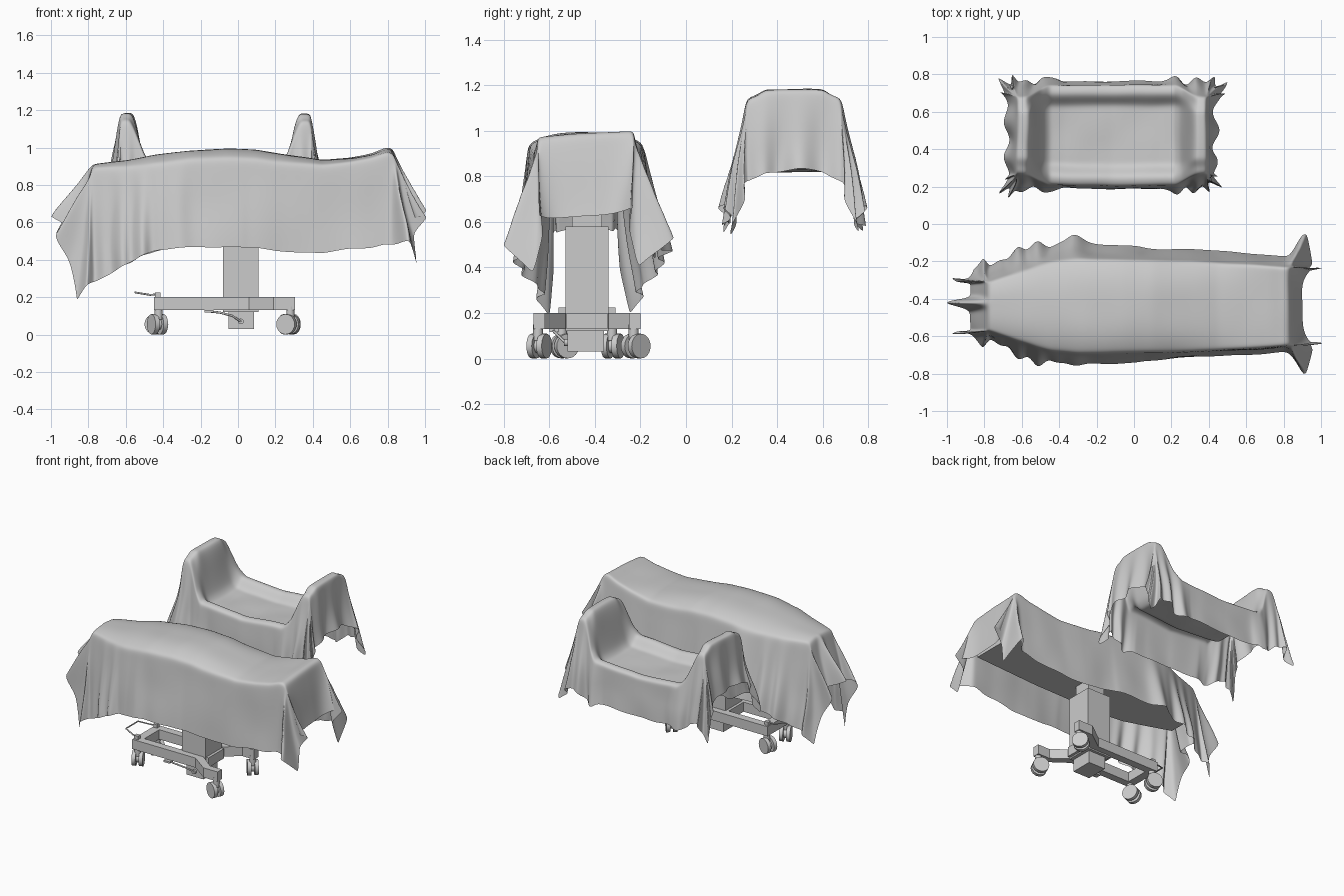
import bpy, bmesh, math
from mathutils import Vector, noise

if "Cube" in bpy.data.objects:
    bpy.data.objects.remove(bpy.data.objects["Cube"])


def lerp(table, t):
    """Piecewise-linear lookup in [(t, value), ...]."""
    if t <= table[0][0]:
        return table[0][1]
    for (a, va), (b, vb) in zip(table, table[1:]):
        if t <= b:
            return va + (vb - va) * (t - a) / (b - a)
    return table[-1][1]


def bump(t, c, w):
    return math.exp(-((t - c) / w) ** 2)


def finish(name, bm, smooth=None):
    bmesh.ops.recalc_face_normals(bm, faces=bm.faces)
    me = bpy.data.meshes.new(name)
    bm.to_mesh(me)
    bm.free()
    ob = bpy.data.objects.new(name, me)
    bpy.context.collection.objects.link(ob)
    if smooth is not None:
        bpy.ops.object.select_all(action='DESELECT')
        ob.select_set(True)
        bpy.context.view_layer.objects.active = ob
        bpy.ops.object.shade_smooth_by_angle(angle=math.radians(smooth))
    return ob


def prism(name, pts, z0, z1):
    bm = bmesh.new()
    f = bm.faces.new([bm.verts.new((x, y, z0)) for x, y in pts])
    ex = bmesh.ops.extrude_face_region(bm, geom=[f])
    top = [v for v in ex['geom'] if isinstance(v, bmesh.types.BMVert)]
    bmesh.ops.translate(bm, verts=top, vec=(0, 0, z1 - z0))
    return finish(name, bm)


def box(name, x0, x1, y0, y1, z0, z1):
    return prism(name, [(x0, y0), (x1, y0), (x1, y1), (x0, y1)], z0, z1)


def cyl(name, loc, r, depth, direction, seg=20):
    bm = bmesh.new()
    bmesh.ops.create_cone(bm, cap_ends=True, segments=seg, radius1=r, radius2=r, depth=depth)
    ob = finish(name, bm, 40)
    ob.location = loc
    ob.rotation_euler = Vector(direction).to_track_quat('Z', 'Y').to_euler()
    return ob


def wire(name, pts, r):
    cu = bpy.data.curves.new(name, 'CURVE')
    cu.dimensions = '3D'
    cu.bevel_depth = r
    cu.bevel_resolution = 2
    sp = cu.splines.new('POLY')
    sp.points.add(len(pts) - 1)
    for p, c in zip(sp.points, pts):
        p.co = (*c, 1)
    ob = bpy.data.objects.new(name, cu)
    bpy.context.collection.objects.link(ob)


def drape(name, xs, yc, half, top, side_len, end_len, ears, side_out, end_out, wrinkle):
    """Rectangular sheet: inside lies on top(x, v), overflow hangs down; ears shape the corner folds.
    ears[end] = (table of end-wise spread, table of side-wise spread) against the corner angle."""
    x0, x1, n, ne, nv, ns = xs[0], xs[1], 80, 14, 30, 18
    us = [(x0, -(1 - i / ne) * end_len[0]) for i in range(ne)]
    us += [(x0 + (x1 - x0) * i / n, 0) for i in range(n + 1)]
    us += [(x1, (i + 1) / ne * end_len[1]) for i in range(ne)]
    vs = [(-1, -(1 - i / ns)) for i in range(ns)]
    vs += [(-1 + 2 * i / nv, 0) for i in range(nv + 1)]
    vs += [(1, (i + 1) / ns) for i in range(ns)]
    bm = bmesh.new()
    rows = []
    for x, ox in us:
        row = []
        for v, f in vs:
            oy = f * side_len(x)
            p = Vector((x, yc + v * half(x), top(x, v)))
            L = math.hypot(ox, oy)
            if L > 0:
                phi = math.degrees(math.atan2(abs(oy), abs(ox)))
                ta, tb = ears[1 if x > (x0 + x1) / 2 else 0]
                a = lerp(ta, phi) + (1 - phi / 90) * end_out(x, v)
                b = lerp(tb, phi) + (phi / 90) ** 2 * side_out(x, v)
                sx, sy = math.copysign(1, ox) if ox else 0, math.copysign(1, oy) if oy else 0
                p += L * Vector((a * sx, b * sy, -math.sqrt(max(0.1, 1 - a * a - b * b))))
            d = noise.noise_vector(Vector((p.x * 5, p.y * 5, p.z * 3)))
            p += d * wrinkle * (0.3 + 2 * L)
            row.append(bm.verts.new(p))
        rows.append(row)
    for r, s in zip(rows, rows[1:]):
        for j in range(len(r) - 1):
            bm.faces.new((r[j], s[j], s[j + 1], r[j + 1]))
    ob = finish(name, bm, 180)
    sm = ob.modifiers.new('soften', 'SMOOTH')
    sm.factor, sm.iterations = 0.5, 4
    ob.modifiers.new('refine', 'SUBSURF').levels = 1
    return ob


# Operating table sheet
YC = -0.44
RIDGE = [(-.78, .91), (-.6, .93), (-.45, .96), (-.25, .985), (-.05, .995), (.1, .99), (.3, .955),
         (.45, .935), (.6, .95), (.72, .975), (.8, 1.01), (.83, 1.0)]
WIDTH = [(-.78, .13), (-.62, .185), (-.45, .24), (-.3, .255), (.3, .245), (.83, .21)]
SIDE = [(-.78, .62), (-.65, .57), (-.45, .48), (0, .48), (.6, .48), (.83, .5)]
DOME = [(-.78, .02), (-.4, .05), (.2, .05), (.6, .01), (.83, .0)]


def table_half(x):
    return lerp(WIDTH, x)


def table_top(x, v):
    return lerp(RIDGE, x) - lerp(DOME, x) * abs(v) ** 3 + 0.016 * (v - 1) * max(0, x - .4) / .43


def table_side(x, v):
    r = .14 * bump(x, -.33, .06) * (1 if v > 0 else .5)
    r += .07 * math.sin(x * 58) * bump(x, -.56, .14)
    return r + .10 * bump(x, -.55, .12) + .03 * bump(x, -.1, .15) + (.05 if v > 0 else 0)


def table_end(x, v):
    return .4 * bump(v, .12, .16) if x < 0 else .16 * v ** 4


head_ears = ([(0, .26), (12, .46), (32, .48), (45, .24), (60, .12), (75, .06), (90, 0)],
             [(0, 0), (12, .0), (32, .06), (45, .02), (60, .05), (75, .16), (90, .08)])
foot_ears = ([(0, .2), (18, .36), (35, .14), (53, .13), (76, .15), (90, 0)],
             [(0, 0), (18, -.02), (35, -.05), (53, .02), (68, .24), (78, .34), (90, .07)])
drape('table_sheet', (-.78, .83), YC, table_half, table_top, lambda x: lerp(SIDE, x),
      (.36, .37), (head_ears, foot_ears), table_side, table_end, .012)

# Table slab hidden under the sheet
outline = [(x, YC - w + .03) for x, w in WIDTH] + [(x, YC + w - .03) for x, w in reversed(WIDTH)]
prism('table_slab', outline, .67, .86)

# Second sheet, hung over a frame with two tall ends
CY = .475
END_Z = [(0, 1.18), (.06, 1.185), (.08, 1.14), (.105, 1.0), (.135, .88), (.17, .84), (.25, .83), (.5, .82)]
RAIL_Z = [(0, 1.16), (.055, 1.16), (.085, 1.08), (.125, .97), (.17, .91), (.5, .885)]
ENDX = (-.625, .385)


def end_dist(x):
    return min(x - ENDX[0], ENDX[1] - x)


def frame_top(x, v):
    k = lerp([(0, 0), (.62, .0), (.78, .9), (.86, 1), (1, 1)], abs(v))
    d = end_dist(x)
    return lerp(END_Z, d) * (1 - k) + lerp(RAIL_Z, d) * k - .02 * abs(v) ** 6


def frame_half(x):
    return lerp([(0, .205), (.06, .21), (.16, .265), (.5, .27)], end_dist(x))


def frame_len(x):
    return lerp([(0, .48), (.06, .5), (.13, .36), (.2, .29), (.5, .27)], end_dist(x))


def frame_side(x, v):
    d = end_dist(x)
    return lerp([(0, .1), (.06, .12), (.12, .06), (.18, .12), (.24, 0)], d) + .05 * math.sin(x * 60) * bump(d, .1, .1)


def frame_end(x, v):
    return .05 * math.sin(v * 7 + x)


frame_ears = ([(0, .16), (20, .22), (35, .12), (50, .18), (62, .06), (75, .08), (90, 0)],
              [(0, 0), (20, .06), (35, .02), (50, .14), (62, .06), (75, .18), (90, .06)])
drape('frame_sheet', ENDX, CY, frame_half, frame_top, frame_len, (.37, .37),
      (frame_ears, frame_ears), frame_side, frame_end, .022)

# Column
box('column', -.08, .11, -.53, -.34, .12, .58)
box('column_inner', -.05, .08, -.50, -.37, .58, .68)
box('column_foot', -.05, .085, -.52, -.36, .03, .12)
cyl('foot_pivot', (.015, -.525, .07), .015, .02, (0, 1, 0))

# Base frame: two rails that splay at the foot end, plus crossbars
BY = -.435
for s in (-1, 1):
    side = 'front' if s < 0 else 'back'
    pts = [(-.45, .14), (.06, .14), (.19, .235), (.305, .235), (.305, .185), (.21, .185), (.08, .085), (-.45, .085)]
    prism('base_rail_' + side, [(x, BY + s * y) for x, y in pts], .13, .2)
    box('rail_cap_' + side, -.445, -.415, BY + s * .11 - .015, BY + s * .11 + .015, .2, .225)
box('base_crossbar_head', -.45, -.39, BY - .09, BY + .09, .13, .2)
box('base_crossbar_middle', -.1, .13, BY - .09, BY + .09, .13, .2)

# Casters with twin wheels
for i, (x, y, ang) in enumerate([(-.425, -.11, 25), (-.425, .11, 70), (.28, -.215, 65), (.28, .205, 40)]):
    c = Vector((x, BY + y, .055))
    a = math.radians(ang)
    ax = Vector((math.cos(a), math.sin(a), 0))
    roll = Vector((-ax.y, ax.x, 0)) * .012
    cyl(f'caster_stem_{i}', c + Vector((0, 0, .06)), .022, .07, (0, 0, 1), 16)
    cyl(f'caster_hub_{i}', c + roll, .03, .04, ax, 16)
    for s in (-1, 1):
        cyl(f'caster_wheel_{i}_{"ab"[s > 0]}', c + roll + ax * s * .024, .054, .026, ax, 24)

# Foot bar loop at the head end and the pedal at the front
wire('foot_bar', [(-.43, BY - .1, .215), (-.47, BY - .1, .212), (-.55, BY - .07, .225), (-.55, BY + .07, .225),
                  (-.47, BY + .1, .212), (-.43, BY + .1, .215)], .005)
wire('pedal_arm', [(.015, -.53, .07), (-.03, -.56, .1), (-.1, -.58, .118), (-.15, -.58, .123)], .006)
box('pedal', -.18, -.13, -.60, -.56, .117, .13)
